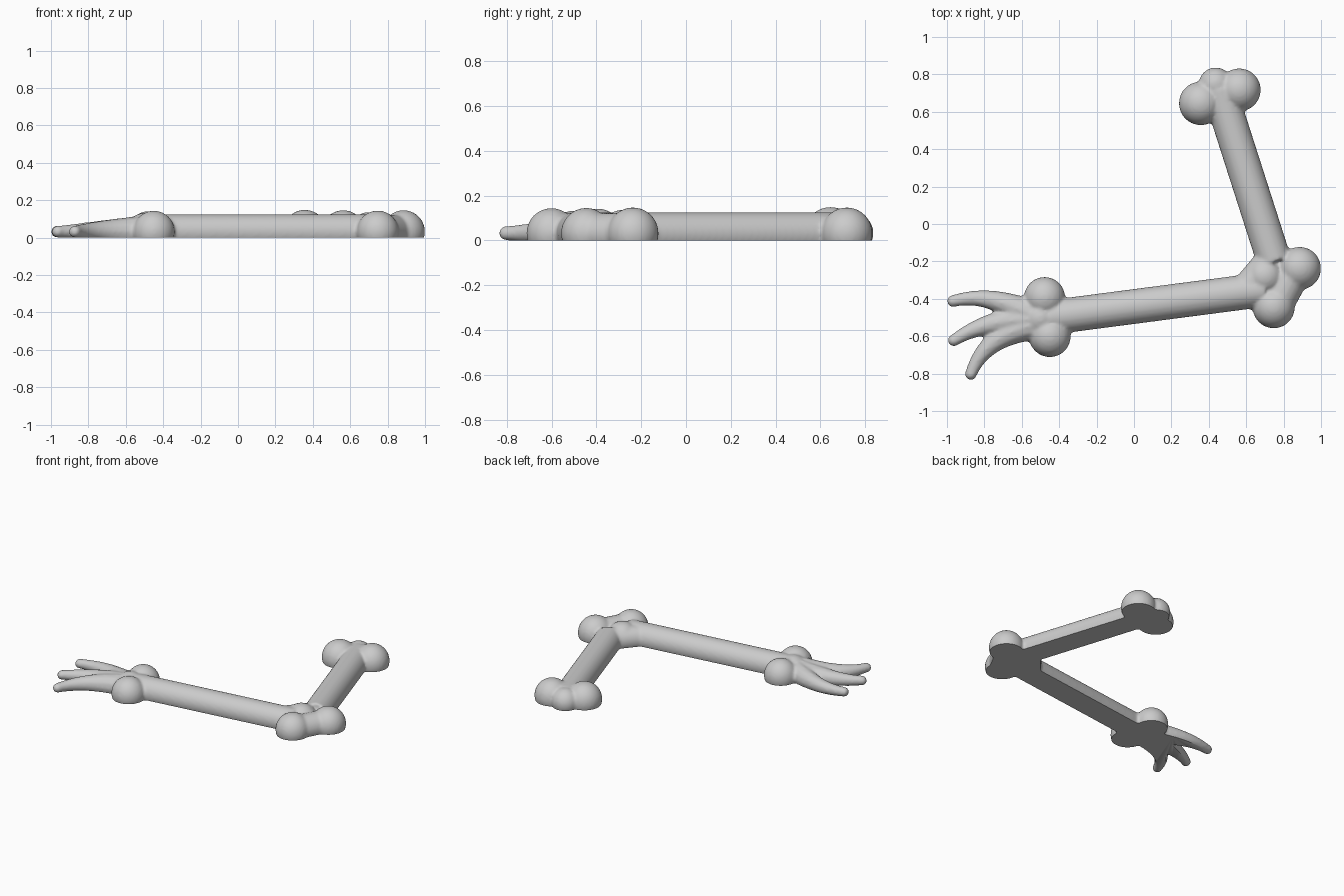
import bpy, bmesh
from mathutils import Vector, Matrix

cube = bpy.data.objects.get("Cube")
if cube:
    bpy.data.objects.remove(cube)

bone = bpy.data.materials.new("bone grey")
bone.use_nodes = True
bone.diffuse_color = (0.6, 0.6, 0.6, 1)
bone.node_tree.nodes["Principled BSDF"].inputs["Base Color"].default_value = (0.6, 0.6, 0.6, 1)

MID = 0.032  # height of the bone axes above the flat back
bm = bmesh.new()


def ball(x, y, r):
    bmesh.ops.create_uvsphere(bm, u_segments=32, v_segments=16, radius=r,
                              matrix=Matrix.Translation((x, y, MID)))


def rod(a, b, r):
    """Round rod between two plan points."""
    a, b = Vector((*a, MID)), Vector((*b, MID))
    turn = (b - a).to_track_quat('Z', 'Y').to_matrix().to_4x4()
    bmesh.ops.create_cone(bm, cap_ends=True, segments=32, radius1=r, radius2=r,
                          depth=(b - a).length,
                          matrix=Matrix.Translation((a + b) / 2) @ turn)


def evaluated_mesh(obj):
    graph = bpy.context.evaluated_depsgraph_get()
    return bpy.data.meshes.new_from_object(obj.evaluated_get(graph))


def finger(points, r1, r2, steps=16):
    """Tube along a cubic curve that tapers to a rounded tip."""
    p = [Vector((*q, MID)) for q in points]
    curve = bpy.data.curves.new("finger", 'CURVE')
    curve.dimensions = '3D'
    curve.bevel_depth = 1
    curve.bevel_resolution = 4
    curve.use_fill_caps = True
    spline = curve.splines.new('POLY')
    spline.points.add(steps)
    for i, point in enumerate(spline.points):
        t = i / steps
        u = 1 - t
        c = p[0] * u**3 + p[1] * 3 * u * u * t + p[2] * 3 * u * t * t + p[3] * t**3
        point.co = (*c, 1)
        point.radius = r2 + (r1 - r2) * u**1.2
    path = bpy.data.objects.new("finger", curve)
    bpy.context.collection.objects.link(path)
    tube = evaluated_mesh(path)
    bm.from_mesh(tube)
    bpy.data.objects.remove(path)
    bpy.data.curves.remove(curve)
    bpy.data.meshes.remove(tube)
    ball(p[3].x, p[3].y, r2)


# Shafts of the two long bones
rod((-0.45, -0.50), (0.70, -0.35), 0.093)
rod((0.455, 0.72), (0.75, -0.20), 0.093)

# Shoulder knobs
ball(0.357, 0.645, 0.117)
ball(0.563, 0.717, 0.115)
ball(0.437, 0.745, 0.092)

# Elbow knobs and the web that joins them
ball(0.885, -0.237, 0.115)
ball(0.747, -0.445, 0.113)
ball(0.70, -0.28, 0.105)
rod((0.85, -0.27), (0.78, -0.40), 0.09)
rod((0.62, -0.33), (0.73, -0.20), 0.085)

# Wrist knobs
ball(-0.478, -0.393, 0.110)
ball(-0.450, -0.600, 0.112)
ball(-0.50, -0.505, 0.10)

# Three curved fingers
finger([(-0.50, -0.50), (-0.66, -0.44), (-0.78, -0.365), (-0.968, -0.412)], 0.088, 0.032)
finger([(-0.50, -0.51), (-0.70, -0.51), (-0.84, -0.54), (-0.963, -0.622)], 0.088, 0.032)
finger([(-0.50, -0.53), (-0.70, -0.57), (-0.82, -0.66), (-0.872, -0.802)], 0.088, 0.032)

mesh = bpy.data.meshes.new("arm_bones")
bm.to_mesh(mesh)
bm.free()
arm = bpy.data.objects.new("arm_bones", mesh)
bpy.context.collection.objects.link(arm)

# Fuse the parts into one soft surface
remesh = arm.modifiers.new("fuse", 'REMESH')
remesh.mode = 'VOXEL'
remesh.voxel_size = 0.01
soften = arm.modifiers.new("soften", 'SMOOTH')
soften.factor = 0.5
soften.iterations = 5
fused = evaluated_mesh(arm)
arm.modifiers.clear()

# Slice off everything below the ground and close the flat back
bm = bmesh.new()
bm.from_mesh(fused)
bmesh.ops.bisect_plane(bm, geom=bm.verts[:] + bm.edges[:] + bm.faces[:],
                       plane_co=(0, 0, 0), plane_no=(0, 0, 1), clear_inner=True)
bmesh.ops.edgeloop_fill(bm, edges=[e for e in bm.edges if e.is_boundary])
bmesh.ops.recalc_face_normals(bm, faces=bm.faces[:])
bm.to_mesh(fused)
bm.free()
arm.data = fused
fused.materials.clear()
fused.materials.append(bone)

bpy.ops.object.select_all(action='DESELECT')
arm.select_set(True)
bpy.context.view_layer.objects.active = arm
bpy.ops.object.shade_smooth_by_angle(angle=0.8)
